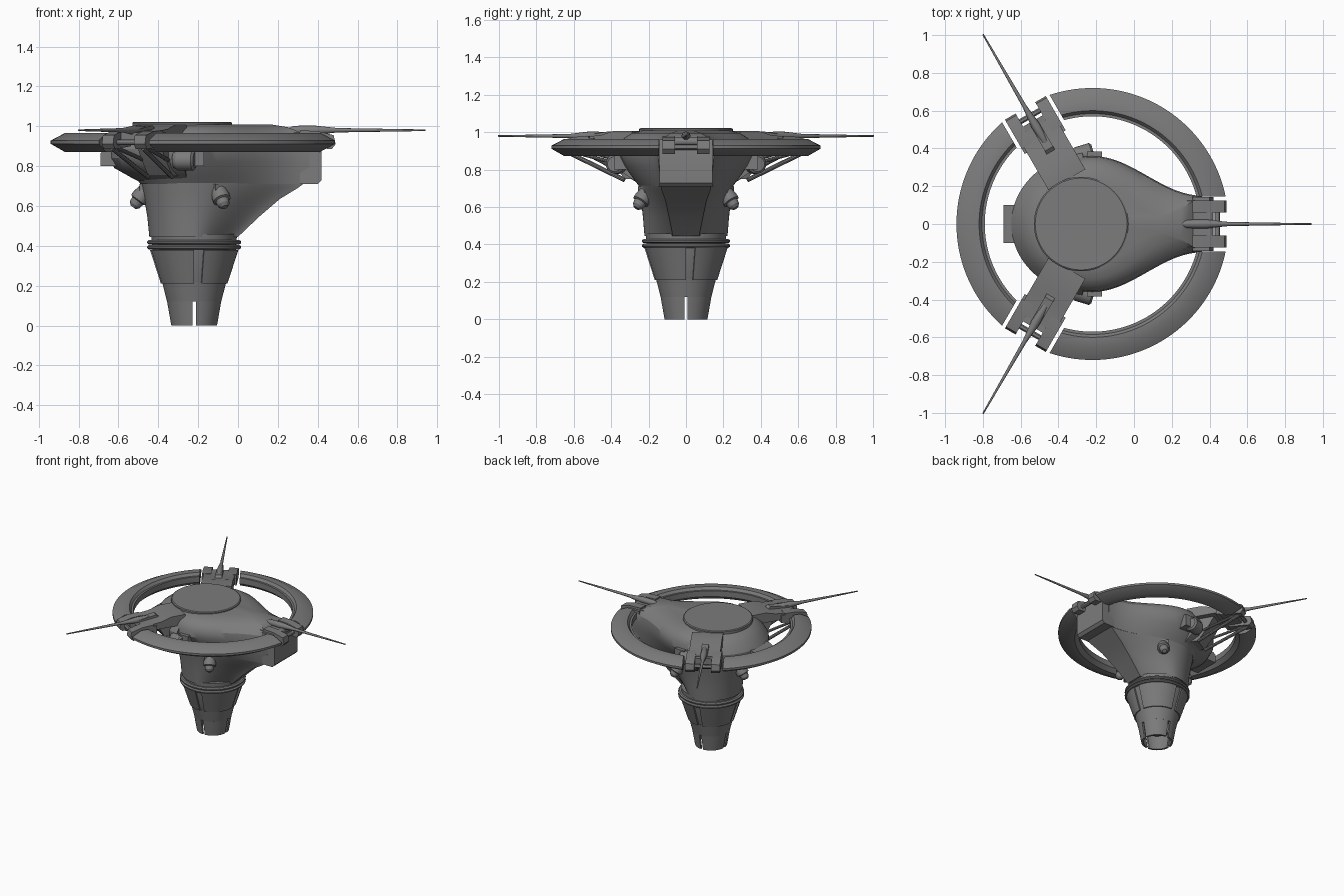
import bpy, bmesh
from math import sin, cos, pi, radians, asin
from mathutils import Vector, Matrix

cube = bpy.data.objects.get("Cube")
if cube:
    bpy.data.objects.remove(cube)

CX = -0.22  # x of the central axis
metal = bpy.data.materials.new("dark_grey_metal")
metal.use_nodes = True
GREY = (0.2, 0.2, 0.2, 1)
metal.diffuse_color = GREY
metal.node_tree.nodes["Principled BSDF"].inputs["Base Color"].default_value = GREY
parts = []


def finish(name, bm, turn=0):
    """Turn a part about the central axis and link it."""
    bmesh.ops.recalc_face_normals(bm, faces=bm.faces)
    bm.transform(Matrix.Translation((CX, 0, 0)) @ Matrix.Rotation(radians(turn), 4, 'Z'))
    mesh = bpy.data.meshes.new(name)
    bm.to_mesh(mesh)
    bm.free()
    mesh.materials.append(metal)
    ob = bpy.data.objects.new(name, mesh)
    bpy.context.scene.collection.objects.link(ob)
    parts.append(ob)


def loft(name, rings, turn=0, closed=False):
    """Skin a list of equal rings, capped unless the last joins the first."""
    bm = bmesh.new()
    rows = [[bm.verts.new(p) for p in ring] for ring in rings]
    n = len(rows[0])
    pairs = list(zip(rows, rows[1:])) + ([(rows[-1], rows[0])] if closed else [])
    for a, b in pairs:
        for i in range(n):
            j = (i + 1) % n
            bm.faces.new((a[i], a[j], b[j], b[i]))
    if not closed:
        bm.faces.new(rows[0])
        bm.faces.new(rows[-1])
    finish(name, bm, turn)


def arc(name, profile, start, end, gap=0, steps=32, squash=1):
    """Sweep a closed (r, z) profile; gap trims the ends parallel to the cut."""
    rings = []
    for k in range(steps + 1):
        ring = []
        for r, z in profile:
            trim = asin(gap / r)
            a0, a1 = radians(start) + trim, radians(end) - trim
            a = a0 + (a1 - a0) * k / steps
            ring.append((r * cos(a), r * sin(a) * squash, z))
        rings.append(ring)
    loft(name, rings)


def spin(name, profile, steps=64):
    loft(name, [[(r * cos(2 * pi * i / steps), r * sin(2 * pi * i / steps), z)
                 for r, z in profile] for i in range(steps)], closed=True)


def prism(name, outline, v0, v1, turn=0):
    """Extrude a (u, z) outline sideways from v0 to v1."""
    loft(name, [[(u, v, z) for u, z in outline] for v in (v0, v1)], turn)


def box(name, u0, u1, v0, v1, z0, z1, turn=0):
    prism(name, [(u0, z0), (u1, z0), (u1, z1), (u0, z1)], v0, v1, turn)


def rod(name, start, direction, stations, turn=0, sides=16):
    """Round bar given as (distance, radius) stations along a direction."""
    rot = Vector(direction).to_track_quat('Z', 'Y')
    loft(name, [[Vector(start) + rot @ Vector((r * cos(2 * pi * i / sides),
                 r * sin(2 * pi * i / sides), d)) for i in range(sides)]
                for d, r in stations], turn)


def teardrop(z, back, width, nose, nose_width):
    """Plan outline: half ellipse behind, cosine taper to a blunt nose."""
    half = [(back * cos(t), width * sin(t)) for t in
            [pi / 2 * k / 16 for k in range(17)]]
    half += [(nose * t, nose_width + (width - nose_width) * (1 + cos(pi * t)) / 2)
             for t in [k / 16 for k in range(1, 17)]]
    return [(x, y, z) for x, y in half] + [(x, -y, z) for x, y in half[:0:-1]]


# Tapered stem: slotted foot, sleeve, four panels, collars
for k in range(4):
    arc("foot_quarter", [(0.115, 0), (0.1, 0), (0.12, 0.12), (0.136, 0.12)],
        90 * k, 90 * k + 90, gap=0.009, steps=12)
    arc("stem_panel", [(0.155, 0.21), (0.167, 0.21), (0.222, 0.38), (0.205, 0.38)],
        90 * k + 13, 90 * k + 90, steps=14)
spin("foot_sleeve", [(0.136, 0.12), (0.1, 0.12), (0.13, 0.215), (0.16, 0.215)])
spin("stem_core", [(0.155, 0.21), (0.05, 0.21), (0.05, 0.46), (0.215, 0.46), (0.21, 0.38)])
for z in (0.393, 0.418):
    spin("collar", [(0.2, z - 0.011), (0.227, z - 0.011), (0.236, z - 0.004),
                    (0.236, z + 0.004), (0.227, z + 0.011), (0.2, z + 0.011)])

# Lower hull growing a chin towards the nose
loft("lower_hull", [teardrop(*s) for s in (
    (0.445, -0.225, 0.222, 0.22, 0.07), (0.545, -0.235, 0.23, 0.325, 0.09),
    (0.635, -0.25, 0.24, 0.43, 0.11), (0.69, -0.26, 0.25, 0.52, 0.13),
    (0.72, -0.265, 0.255, 0.56, 0.135))])

# Upper hood
loft("hood", [teardrop(*s) for s in (
    (0.71, -0.27, 0.25, 0.55, 0.135), (0.75, -0.3, 0.28, 0.57, 0.14),
    (0.82, -0.34, 0.33, 0.58, 0.145), (0.88, -0.36, 0.36, 0.58, 0.15),
    (0.93, -0.36, 0.355, 0.57, 0.145), (0.97, -0.34, 0.33, 0.53, 0.12),
    (0.995, -0.31, 0.29, 0.47, 0.08), (1.01, -0.28, 0.23, 0.38, 0.04))])

# Rounded shell around the back, with its hatch box
arc("back_shell", [(0.2, 0.72), (0.27, 0.72), (0.32, 0.745), (0.4, 0.79), (0.43, 0.84),
                   (0.43, 0.885), (0.39, 0.945), (0.34, 0.985), (0.3, 1.0), (0.2, 1.0)],
    97, 263, squash=0.88)
prism("hatch_box", [(0.36, 0.8), (0.47, 0.8), (0.47, 0.865), (0.45, 0.88), (0.36, 0.9)],
      -0.1, 0.1, 180)

# Round deck plate on top
rod("deck_plate", (-0.06, 0, 0.985), (0, 0, 1), [(0, 0.25), (0.032, 0.25), (0.037, 0.243)],
    sides=64)

# Nose block
prism("nose_block", [(0.53, 0.71), (0.62, 0.71), (0.64, 0.73), (0.64, 0.87),
                     (0.62, 0.96), (0.53, 0.96)], -0.143, 0.143)
rod("nose_hinge", (0.62, -0.08, 0.95), (0, 1, 0), [(0, 0.022), (0.16, 0.022)])

# Outer ring in three segments
RING = [(0.57, 0.9), (0.57, 0.945), (0.585, 0.945), (0.6, 0.965), (0.65, 0.965),
        (0.72, 0.928), (0.72, 0.912), (0.65, 0.872), (0.6, 0.872)]
for k in range(3):
    arc("ring_segment", RING, 120 * k, 120 * k + 120, gap=0.145, steps=36)

for turn in (0, 120, 240):
    # Antenna and forked clamp in each ring gap
    rod("antenna", (0, 0, 0.98), (1, 0, 0), [(0.46, 0.006), (0.5, 0.022), (0.6, 0.024),
        (0.72, 0.011), (1.16, 0.004)], turn, 12)
    for s in (-1, 1):
        prism("clamp_prong", [(0.53, 0.9), (0.69, 0.885), (0.71, 0.91), (0.7, 0.955),
                              (0.62, 0.975), (0.53, 0.98)], s * 0.06, s * 0.125, turn)
    box("clamp_bridge", 0.5, 0.63, -0.125, 0.125, 0.91, 0.968, turn)
    rod("clamp_pin", (0.66, -0.125, 0.92), (0, 1, 0), [(0, 0.014), (0.25, 0.014)], turn, 12)

for turn in (120, 240):
    # Arm plates and under-slung struts
    prism("arm_plate", [(0.27, 0.93), (0.6, 0.93), (0.6, 0.972), (0.46, 0.985),
                        (0.38, 1.008), (0.27, 1.008)], -0.112, 0.112, turn)
    prism("arm_spine", [(0.4, 0.96), (0.6, 0.96), (0.6, 0.985), (0.46, 1.005)],
          -0.025, 0.025, turn)
    prism("arm_root", [(0.2, 0.75), (0.34, 0.75), (0.42, 0.85), (0.47, 0.94), (0.2, 0.95)],
          -0.07, 0.07, turn)
    for s in (-1, 1):
        rod("strut", (0.34, s * 0.07, 0.745), (0.33, s * 0.02, 0.145),
            [(0, 0.012), (0.36, 0.012)], turn, 10)
        rod("upper_strut", (0.38, s * 0.07, 0.83), (0.28, s * 0.02, 0.07),
            [(0, 0.01), (0.29, 0.01)], turn, 10)

for s in (-1, 1):
    # Side pods beside each arm
    rod("side_pod", (-0.1, s * 0.35, 0.83), (1, s * 0.3, 0),
        [(0, 0.04), (0.02, 0.052), (0.1, 0.052), (0.11, 0.04)], 0, 24)
    box("side_block", -0.03, 0.05, s * 0.3, s * 0.385, 0.8, 0.89)

for turn in (60, 180, 300):
    # Small down-tilted thruster knobs
    box("knob_mount", 0.22, 0.275, -0.035, 0.035, 0.64, 0.71, turn)
    rod("knob", (0.235, 0, 0.69), (0.6, 0, -0.8), [(0, 0.035), (0.05, 0.045), (0.075, 0.045),
        (0.08, 0.034), (0.105, 0.03), (0.12, 0.016)], turn, 20)

# Smooth shading with crisp edges
for ob in parts:
    ob.select_set(True)
bpy.context.view_layer.objects.active = parts[0]
bpy.ops.object.shade_smooth_by_angle(angle=radians(30))
